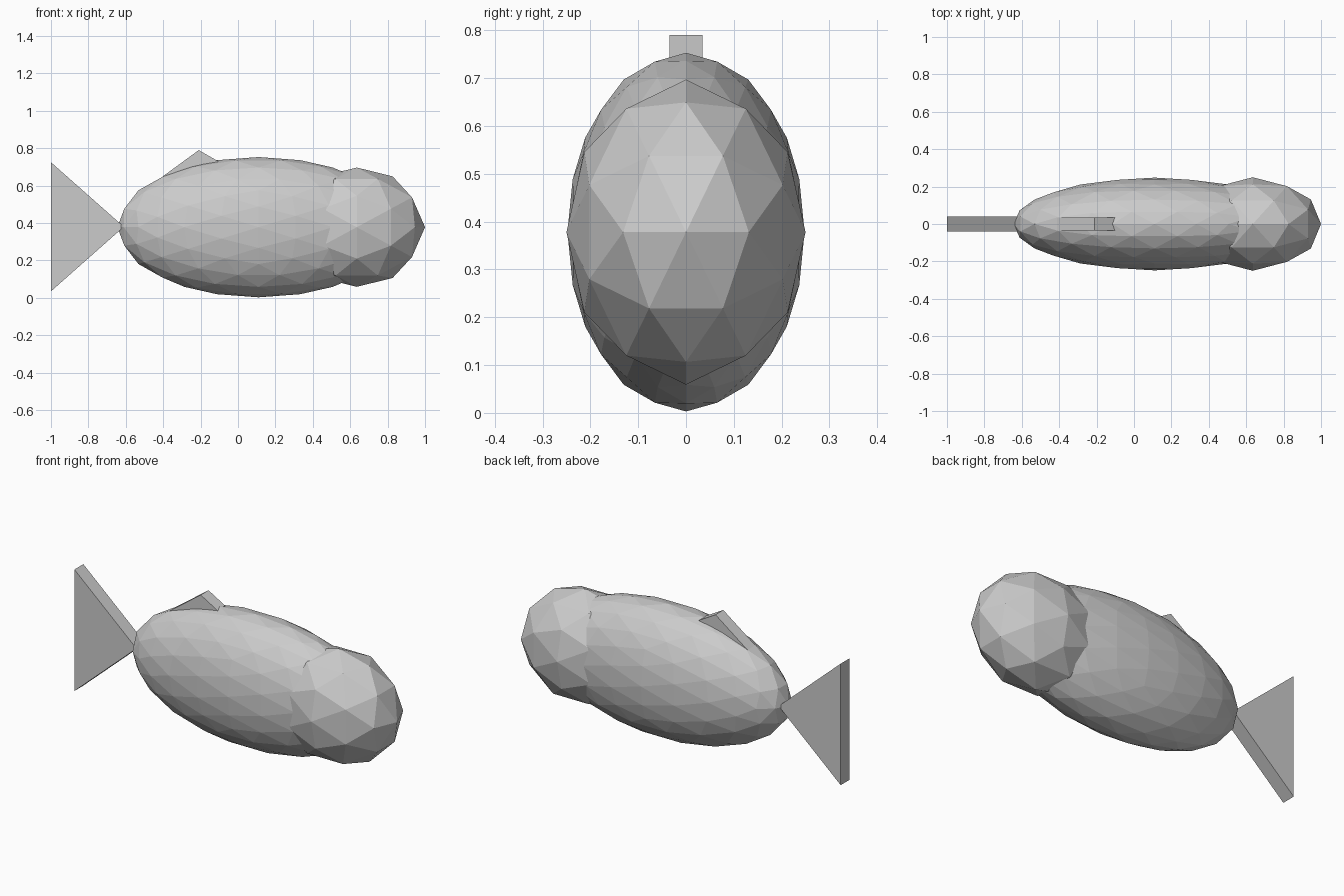
import bpy, bmesh, math
from mathutils import Matrix, Vector

cube = bpy.data.objects.get("Cube")
if cube:
    bpy.data.objects.remove(cube, do_unlink=True)

# Single matte grey
grey = bpy.data.materials.new("light_grey")
grey.use_nodes = True
colour = (0.6, 0.6, 0.6, 1.0)
grey.diffuse_color = colour
grey.node_tree.nodes["Principled BSDF"].inputs["Base Color"].default_value = colour

MID_Z = 0.378
# Turns an edge midpoint of the icosphere to the top, so it is symmetric on all axes
TILT = Matrix.Rotation(-math.atan(0.5257 / 0.8507), 4, 'Y')


def finish(name, bm):
    bmesh.ops.recalc_face_normals(bm, faces=bm.faces)
    mesh = bpy.data.meshes.new(name)
    bm.to_mesh(mesh)
    bm.free()
    mesh.materials.append(grey)
    obj = bpy.data.objects.new(name, mesh)
    bpy.context.collection.objects.link(obj)
    return obj


def ellipsoid(name, x, radii, detail):
    bm = bmesh.new()
    bmesh.ops.create_icosphere(bm, subdivisions=detail, radius=1.0, matrix=TILT)
    bmesh.ops.scale(bm, vec=radii, verts=bm.verts)
    obj = finish(name, bm)
    obj.location = (x, 0, MID_Z)


def fin(name, profile, half_width):
    bm = bmesh.new()
    verts = [bm.verts.new((x, -half_width, z)) for x, z in profile]
    face = bm.faces.new(verts)
    result = bmesh.ops.extrude_face_region(bm, geom=[face])
    moved = [v for v in result["geom"] if isinstance(v, bmesh.types.BMVert)]
    bmesh.ops.translate(bm, vec=Vector((0, 2 * half_width, 0)), verts=moved)
    finish(name, bm)


# Faceted body and coarser head
ellipsoid("body", 0.11, (0.755, 0.248, 0.375), 3)
ellipsoid("head", 0.635, (0.365, 0.25, 0.319), 2)

# Triangular tail and back fin, both sunk into the body
fin("tail_fin", [(-1.0, 0.725), (-1.0, 0.035), (-0.61, 0.38)], 0.04)
fin("back_fin", [(-0.47, 0.6), (-0.21, 0.79), (0.0, 0.67)], 0.035)
